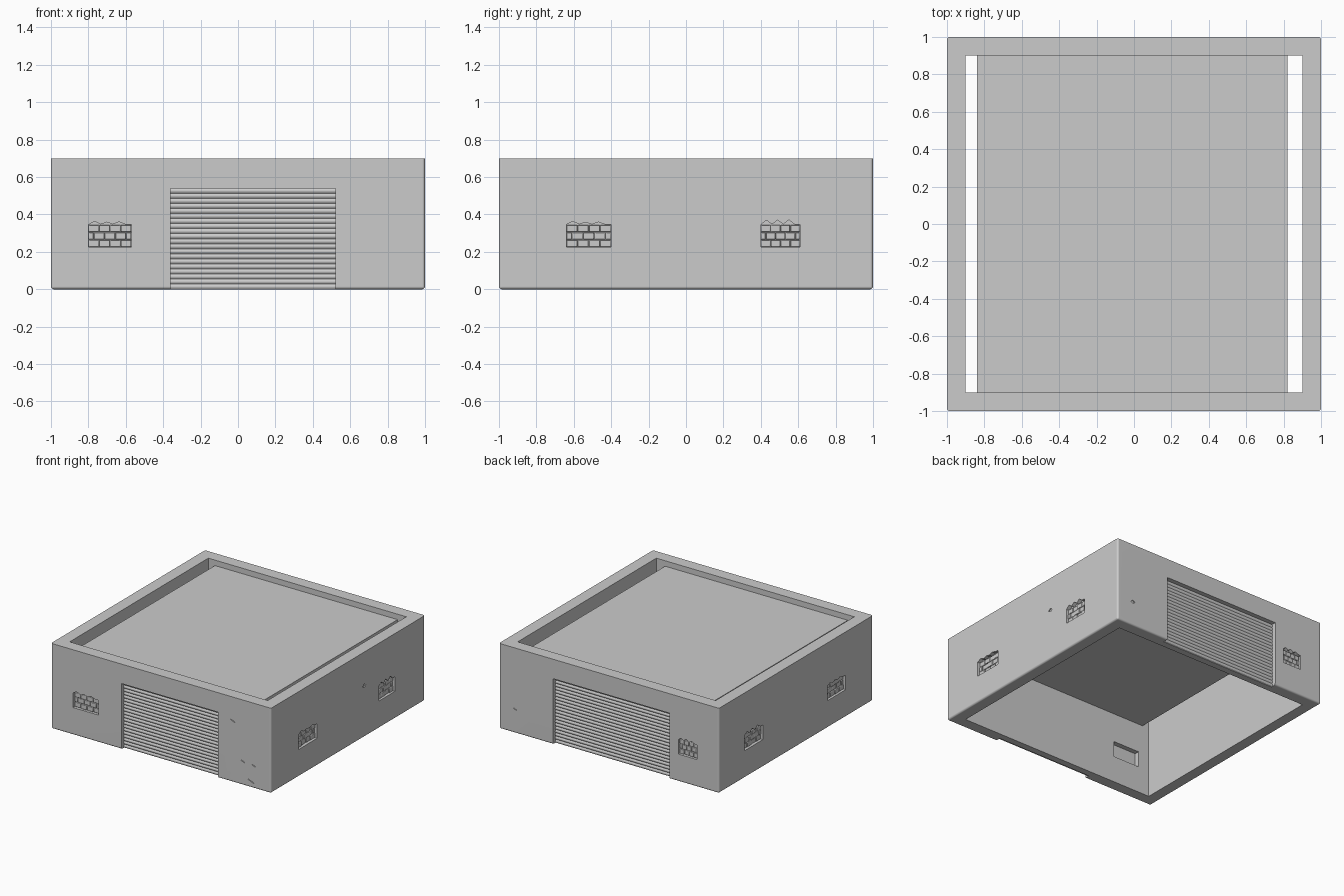
import bpy, bmesh, random
from math import pi, sin, radians
from mathutils import Matrix, Vector

if "Cube" in bpy.data.objects:
    bpy.data.objects.remove(bpy.data.objects["Cube"])

random.seed(4)
FRONT, RIGHT, BACK, LEFT = 0, pi / 2, pi, -pi / 2


def on_wall(side, u, depth, z):
    """Point on a facade: u runs along the wall, depth goes inward from its face."""
    return Matrix.Rotation(side, 3, 'Z') @ Vector((u, depth - 1, z))


def finish(bm, name):
    bmesh.ops.recalc_face_normals(bm, faces=bm.faces)
    me = bpy.data.meshes.new(name)
    bm.to_mesh(me)
    bm.free()
    ob = bpy.data.objects.new(name, me)
    bpy.context.collection.objects.link(ob)
    return ob


def smooth(ob, degrees):
    bpy.ops.object.select_all(action='DESELECT')
    ob.select_set(True)
    bpy.context.view_layer.objects.active = ob
    bpy.ops.object.shade_smooth_by_angle(angle=radians(degrees))


def prism(bm, side, outline, d0, d1):
    """Extrude a (u, z) outline between two depths."""
    a = [bm.verts.new(on_wall(side, u, d0, z)) for u, z in outline]
    b = [bm.verts.new(on_wall(side, u, d1, z)) for u, z in outline]
    n = len(a)
    bm.faces.new(a)
    bm.faces.new(b[::-1])
    for i in range(n):
        bm.faces.new((a[i], b[i], b[(i + 1) % n], a[(i + 1) % n]))


def rect(u0, u1, z0, z1):
    return [(u0, z0), (u1, z0), (u1, z1), (u0, z1)]


def torn_outline(u0, u1, z0, z1):
    """Rectangle whose top edge is chipped plaster."""
    pts = [(u0, z0), (u1, z0), (u1, z1)]
    for i in range(6, 0, -1):
        u = u0 + (u1 - u0) * i / 7
        pts.append((u, z1 + (random.uniform(0.012, 0.028) if i % 2 else 0.002)))
    return pts + [(u0, z1)]


# (side, u0, u1) of each bare-brick patch and each shutter
patches = [(FRONT, -.80, -.57), (RIGHT, -.64, -.40), (RIGHT, .40, .61),
           (BACK, .63, .80), (LEFT, .41, .645), (LEFT, -.67, -.43)]
shutters = [(FRONT, -.36, .52), (BACK, -.51, .55)]
Z0, Z1, SHUT_H = .225, .345, .54

# outer walls: square ring with softened corners and base
bm = bmesh.new()
rings = [[bm.verts.new((sx * r, sy * r, z)) for sx, sy in ((-1, -1), (1, -1), (1, 1), (-1, 1))]
         for r, z in ((1, 0), (1, .7), (.9, .7), (.9, 0))]
for k in range(4):
    a, b = rings[k], rings[(k + 1) % 4]
    for i in range(4):
        j = (i + 1) % 4
        bm.faces.new((a[i], a[j], b[j], b[i]))
soft = [e for e in bm.edges
        if max(abs(v.co.x) for v in e.verts) > .95
        and (abs(e.verts[0].co.z - e.verts[1].co.z) > .5 or max(v.co.z for v in e.verts) < .01)
        and min(abs(v.co.x) for v in e.verts) > .95]
bmesh.ops.bevel(bm, geom=soft, offset=.015, segments=3, profile=.5, affect='EDGES')
walls = finish(bm, "walls")

# recesses for shutters, brick patches and small plaster chips
bm = bmesh.new()
for s, u0, u1 in shutters:
    prism(bm, s, rect(u0, u1, -.1, SHUT_H), -.05, .045)
for s, u0, u1 in patches:
    prism(bm, s, torn_outline(u0, u1, Z0, Z1), -.05, .03)
prism(bm, FRONT, rect(-.80, -.56, .22, .35), .06, .15)
for s, u, z, w in [(FRONT, .66, .51, .03), (FRONT, .75, .20, .025), (FRONT, .85, .19, .025),
                   (FRONT, .83, .06, .04), (RIGHT, .21, .42, .022), (BACK, -.85, .2, .02)]:
    prism(bm, s, [(u - w, z), (u + .3 * w, z - .5 * w), (u + w, z + .2 * w), (u, z + .8 * w)], -.03, .008)
cutter = finish(bm, "recess_cutter")
cutter.hide_render = True
mod = walls.modifiers.new("recesses", 'BOOLEAN')
mod.object, mod.operation, mod.solver = cutter, 'DIFFERENCE', 'EXACT'
bpy.context.view_layer.objects.active = walls
bpy.ops.object.modifier_apply(modifier=mod.name)
bpy.data.objects.remove(cutter)
smooth(walls, 35)
wn = walls.modifiers.new("flat_faces", 'WEIGHTED_NORMAL')
wn.keep_sharp = True

# thick roof slab, leaving a slot along both sides
bm = bmesh.new()
bmesh.ops.create_cube(bm, size=1, matrix=Matrix.Translation((-.01, 0, .6225))
                      @ Matrix.Diagonal((1.66, 1.8, .065, 1)))
finish(bm, "roof")

# rolling shutters: shallow rounded slats
SLATS, STEPS = 20, 4
for (s, u0, u1), name in zip(shutters, ("front_shutter", "back_shutter")):
    bm = bmesh.new()
    prev = None
    for k in range(SLATS * STEPS + 1):
        z = SHUT_H * k / (SLATS * STEPS)
        d = .038 - .008 * sin(pi * (k % STEPS) / STEPS)
        row = [bm.verts.new(on_wall(s, u, d, z)) for u in (u0, u1)]
        if prev:
            bm.faces.new((prev[0], prev[1], row[1], row[0]))
        prev = row
    ob = finish(bm, name)
    # slats face outward
    out = on_wall(s, 0, 0, 0)
    if sum(p.normal.dot(out) for p in ob.data.polygons) < 0:
        ob.data.flip_normals()
    smooth(ob, 45)

# exposed bricks in the torn patches
bm = bmesh.new()
for s, u0, u1 in patches:
    rows, cols = 3, 4
    bw, bh = (u1 - u0) / cols, (Z1 - Z0) / rows
    for r in range(rows):
        edges = [u0 + bw * max(0, min(cols, c - .5 * (r % 2))) for c in range(cols + 1 + r % 2)]
        for a, b in zip(edges, edges[1:]):
            prism(bm, s, rect(a + .001, b - .001, Z0 + r * bh + .001, Z0 + (r + 1) * bh - .001),
                  random.uniform(.014, .022), .035)
bricks = finish(bm, "exposed_bricks")
bev = bricks.modifiers.new("worn_edges", 'BEVEL')
bev.width, bev.segments = .004, 2
smooth(bricks, 40)
